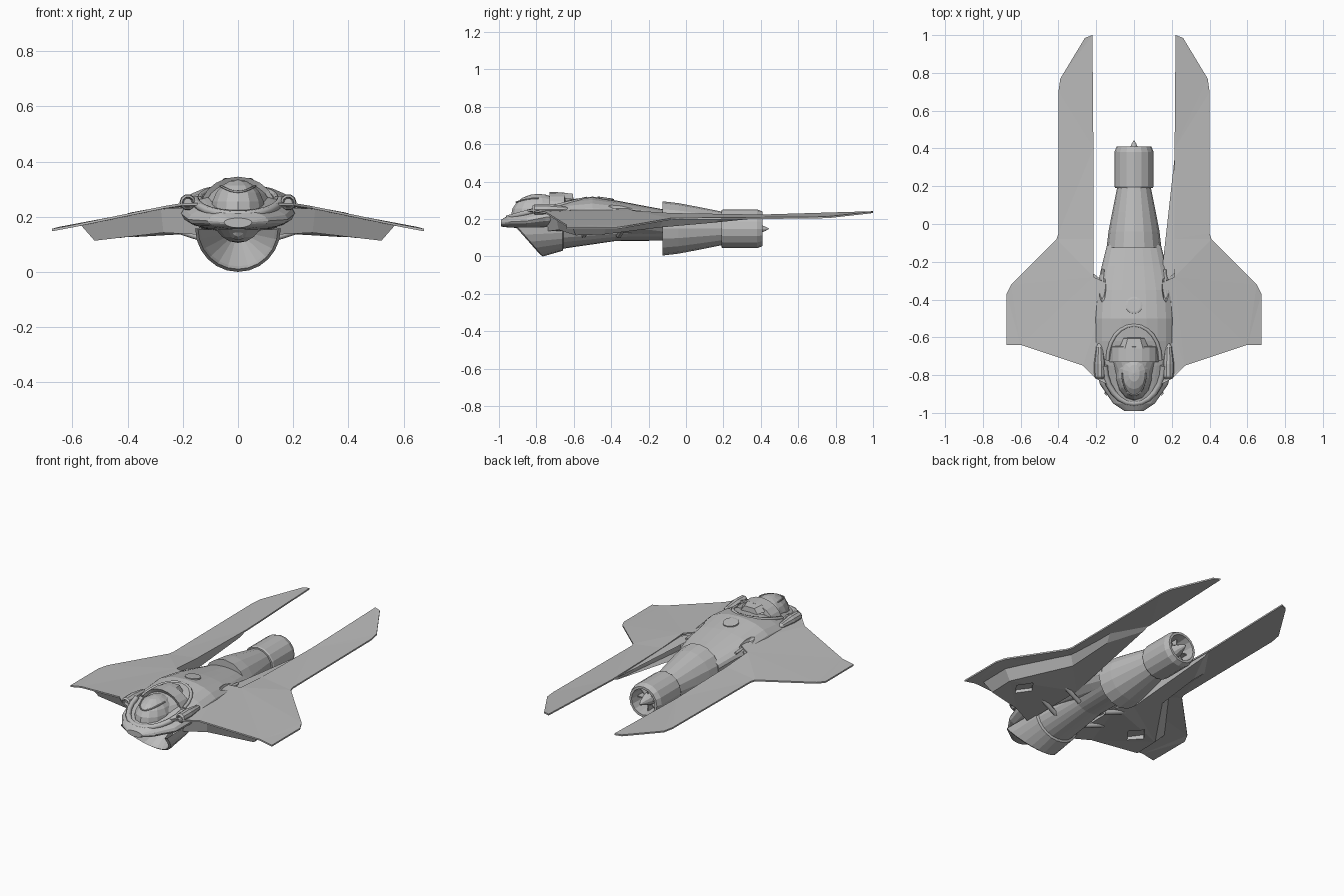
import bpy, bmesh, math
from mathutils import Vector, Matrix

cube = bpy.data.objects.get("Cube")
if cube:
    bpy.data.objects.remove(cube, do_unlink=True)

grey = bpy.data.materials.new("hull grey")
grey.use_nodes = True
grey.diffuse_color = (0.5, 0.5, 0.5, 1)
grey.node_tree.nodes["Principled BSDF"].inputs["Base Color"].default_value = (0.5, 0.5, 0.5, 1)
PI = math.pi


def finish(name, bm):
    bmesh.ops.recalc_face_normals(bm, faces=bm.faces)
    mesh = bpy.data.meshes.new(name)
    bm.to_mesh(mesh)
    bm.free()
    mesh.materials.append(grey)
    ob = bpy.data.objects.new(name, mesh)
    bpy.context.collection.objects.link(ob)
    return ob


def loft(name, rings, closed=True, caps=True):
    """Skin a list of equally long point rings."""
    bm = bmesh.new()
    rows = [[bm.verts.new(p) for p in ring] for ring in rings]
    n = len(rows[0])
    for a, b in zip(rows, rows[1:]):
        for i in range(n if closed else n - 1):
            j = (i + 1) % n
            bm.faces.new((a[i], a[j], b[j], b[i]))
    if caps:
        bm.faces.new(rows[0])
        bm.faces.new(rows[-1])
    bmesh.ops.remove_doubles(bm, verts=bm.verts, dist=0.0002)
    return finish(name, bm)


def lathe(name, profile, x=0, z=0.15, sides=16):
    """Turn (y, radius) pairs about an axis running front to back."""
    return loft(name, [[(x + r * math.cos(2 * PI * i / sides), y, z + r * math.sin(2 * PI * i / sides))
                        for i in range(sides)] for y, r in profile], caps=False)


def prism(name, top, bottom, side):
    """Join two matching outlines with a wall; side mirrors across x."""
    bm = bmesh.new()
    t, b = [[bm.verts.new((side * x, y, z)) for x, y, z in pts] for pts in (top, bottom)]
    bm.faces.new(t)
    bm.faces.new(b)
    for i in range(len(t)):
        j = (i + 1) % len(t)
        bm.faces.new((t[i], t[j], b[j], b[i]))
    bmesh.ops.triangulate(bm, faces=[f for f in bm.faces if len(f.verts) > 4])
    return finish(name, bm)


def ellipsoid(name, center, radii, u=14, v=10):
    bm = bmesh.new()
    bmesh.ops.create_uvsphere(bm, u_segments=u, v_segments=v, radius=1,
                              matrix=Matrix.Translation(center) @ Matrix.Diagonal((*radii, 1)))
    return finish(name, bm)


def tube(name, points, radius):
    curve = bpy.data.curves.new(name, 'CURVE')
    curve.dimensions = '3D'
    curve.bevel_depth = radius
    curve.bevel_resolution = 1
    curve.use_fill_caps = True
    spline = curve.splines.new('POLY')
    spline.points.add(len(points) - 1)
    for p, co in zip(spline.points, points):
        p.co = (*co, 1)
    curve.materials.append(grey)
    ob = bpy.data.objects.new(name, curve)
    bpy.context.collection.objects.link(ob)
    return ob


def cut(target, cutter):
    mod = target.modifiers.new(cutter.name, 'BOOLEAN')
    mod.operation = 'DIFFERENCE'
    mod.object = cutter
    cutter.hide_render = True
    cutter.display_type = 'WIRE'
    cutter.hide_set(True)


# Upper fuselage: y, half width, side height, top, bottom
stations = [(-.99, .05, .18, .195, .16), (-.95, .11, .185, .22, .155), (-.85, .18, .19, .245, .15),
            (-.75, .205, .21, .275, .145), (-.62, .21, .225, .305, .14), (-.5, .21, .23, .32, .13),
            (-.35, .2, .225, .295, .11), (-.22, .17, .21, .27, .1), (-.11, .143, .19, .25, .09)]


def hull_ring(y, w, mid, top, low):
    ring = []
    for i in range(20):
        a = 2 * PI * i / 20
        s = math.sin(a)
        ring.append((w * math.cos(a), y, mid + s * ((top - mid) if s > 0 else (mid - low))))
    return ring


fuselage = loft("fuselage", [hull_ring(*s) for s in stations])

# Chin intake: raked half-round lip, inner funnel and tapering duct
def half_ring(y, w, z, depth, rake=0):
    return [(w * math.cos(PI * i / 12), y + rake * math.sin(PI * i / 12),
             z - depth * math.sin(PI * i / 12)) for i in range(13)]


loft("intake_duct", [half_ring(-.62, .035, .15, .035), half_ring(-.88, .135, .155, .135, .12),
                     half_ring(-.91, .145, .157, .147, .13), half_ring(-.9, .155, .157, .157, .135),
                     half_ring(-.66, .15, .16, .13), half_ring(-.655, .135, .16, .118),
                     half_ring(-.38, .11, .16, .078), half_ring(-.1, .12, .16, .075)],
     closed=False, caps=False)
lathe("intake_spinner", [(-.9, 0), (-.885, .022), (-.86, .035), (-.6, .04), (-.6, 0)], z=.15, sides=12)

# Engine pod, nozzle and exhaust cone
lathe("engine_pod", [(-.125, 0), (-.125, .145), (-.04, .135), (.06, .116), (.19, .09), (.19, 0)])
lathe("nozzle", [(.19, .08), (.19, .1), (.2, .104), (.38, .104), (.41, .092), (.41, .078),
                 (.3, .068), (.3, 0)], z=.148)
lathe("exhaust_cone", [(.3, .045), (.36, .036), (.41, .018), (.425, .012), (.445, 0)], z=.148, sides=10)
for k in range(4):
    bm = bmesh.new()
    bmesh.ops.create_cube(bm, size=1, matrix=Matrix.Translation((0, .33, .148))
                          @ Matrix.Rotation(k * PI / 4, 4, 'Y') @ Matrix.Diagonal((.14, .07, .006, 1)))
    finish("exhaust_vane", bm)

# Canopy dome, fairing behind it and its frame
ellipsoid("canopy", (0, -.79, .22), (.1, .145, .115))
ellipsoid("canopy_fairing", (0, -.7, .225), (.125, .16, .1))


def arch(y, w, h, z=.225, n=10):
    return [(w * math.cos(PI * i / n), y, z + h * math.sin(PI * i / n)) for i in range(n + 1)]


loft("canopy_hoop", [arch(-.72, .115, .1), arch(-.73, .138, .12), arch(-.65, .138, .117), arch(-.645, .12, .09)],
     closed=False, caps=False)
loft("hoop_rear_plate", [[(s * w, y, z) for s, z in ((-1, zt - .03), (-.6, zt), (.6, zt), (1, zt - .03))]
                         for y, w, zt in ((-.66, .08, .341), (-.605, .055, .335), (-.6, .055, .29))],
     closed=False, caps=False)
rear = [(.14 * math.cos(PI * i / 12), -.72 + .185 * math.sin(PI * i / 12),
         .265 + .045 * math.sin(PI * i / 12)) for i in range(13)]
tube("cockpit_rear_rim", rear, .01)
front = [(.155 * math.cos(PI * i / 12), -.75 - .2 * math.sin(PI * i / 12),
          .262 - .055 * math.sin(PI * i / 12)) for i in range(13)]
tube("cockpit_front_rim", front, .016)
for side in (-1, 1):
    rib = [(side * .102 * math.cos(a) * .62, -.79 - .147 * math.sin(a) * .8,
            .22 + .117 * math.sqrt(max(0, 1 - (.62 * math.cos(a)) ** 2 - (.8 * math.sin(a)) ** 2)))
           for a in [PI / 2 * i / 8 for i in range(9)]]
    tube("canopy_rib", rib, .004)

# Round dorsal hatch
hatch = lathe("dorsal_hatch", [(-.01, 0), (-.01, .045), (.004, .045), (.006, .036), (.006, 0)], z=0)
hatch.rotation_euler = (PI / 2 - .14, 0, 0)
hatch.location = (0, -.43, .309)

# Wings with long tail booms, outlines given for the left side
wing = [(.14, -.85, .25), (.2, -.82, .25), (.27, -.75, .238), (.6, -.64, .17), (.675, -.64, .156),
        (.675, -.37, .156), (.65, -.32, .163), (.41, -.08, .205), (.215, -.08, .232),
        (.215, -.28, .245), (.13, -.32, .26)]
boom = [(.215, -.08, .232), (.41, -.08, .205), (.4, -.05, .206), (.4, .7, .212), (.39, .77, .215),
        (.26, .985, .239), (.22, 1, .242), (.215, .4, .224)]
slab_top = [(.14, -.76, .235), (.28, -.7, .228), (.57, -.61, .17), (.57, -.42, .17), (.35, -.12, .206),
            (.34, .2, .205), (.218, .38, .215), (.218, -.26, .235), (.14, -.32, .235)]
slab_low = [(.14, -.74, .135), (.27, -.68, .142), (.52, -.59, .113), (.52, -.44, .118), (.32, -.14, .155),
            (.31, .14, .18), (.218, .34, .2), (.218, -.26, .15), (.14, -.32, .14)]


def lowered(points, d):
    return [(x, y, z - d) for x, y, z in points]


for side, word in ((1, "left"), (-1, "right")):
    prism(word + "_wing", wing, lowered(wing, .009), side)
    prism(word + "_tail_boom", boom, lowered(boom, .009), side)
    slab = prism(word + "_underwing_slab", slab_top, slab_low, side)

    # Diamond recess under the wing
    diamond = [(.4 + .055 * dx, -.46 + .075 * dy) for dx, dy in ((1, 0), (0, 1), (-1, 0), (0, -1))]
    cut(slab, prism(word + "_recess_cutter", [(x, y, .148) for x, y in diamond],
                    [(x, y, .05) for x, y in diamond], side))

    # Shoulder pods beside the cockpit
    lathe(word + "_shoulder_pod", [(-.8, 0), (-.8, .015), (-.82, .02), (-.81, .028), (-.74, .03), (-.65, .018), (-.62, 0)],
          x=side * .182, z=.252, sides=10)

    # Lens-shaped side vent with a blade inside
    cut(fuselage, ellipsoid(word + "_vent_cutter", (side * .17, -.32, .28), (.024, .1, .04), 10, 8))
    tube(word + "_vent_blade", [(side * .168, -.4, .25), (side * .164, -.24, .238)], .008)

    # Struts joining the intake duct to the wing
    for y in (-.55, -.36):
        tube(word + "_duct_strut", [(side * .09, y, .11), (side * .23, y + .03, .155)], .014)
